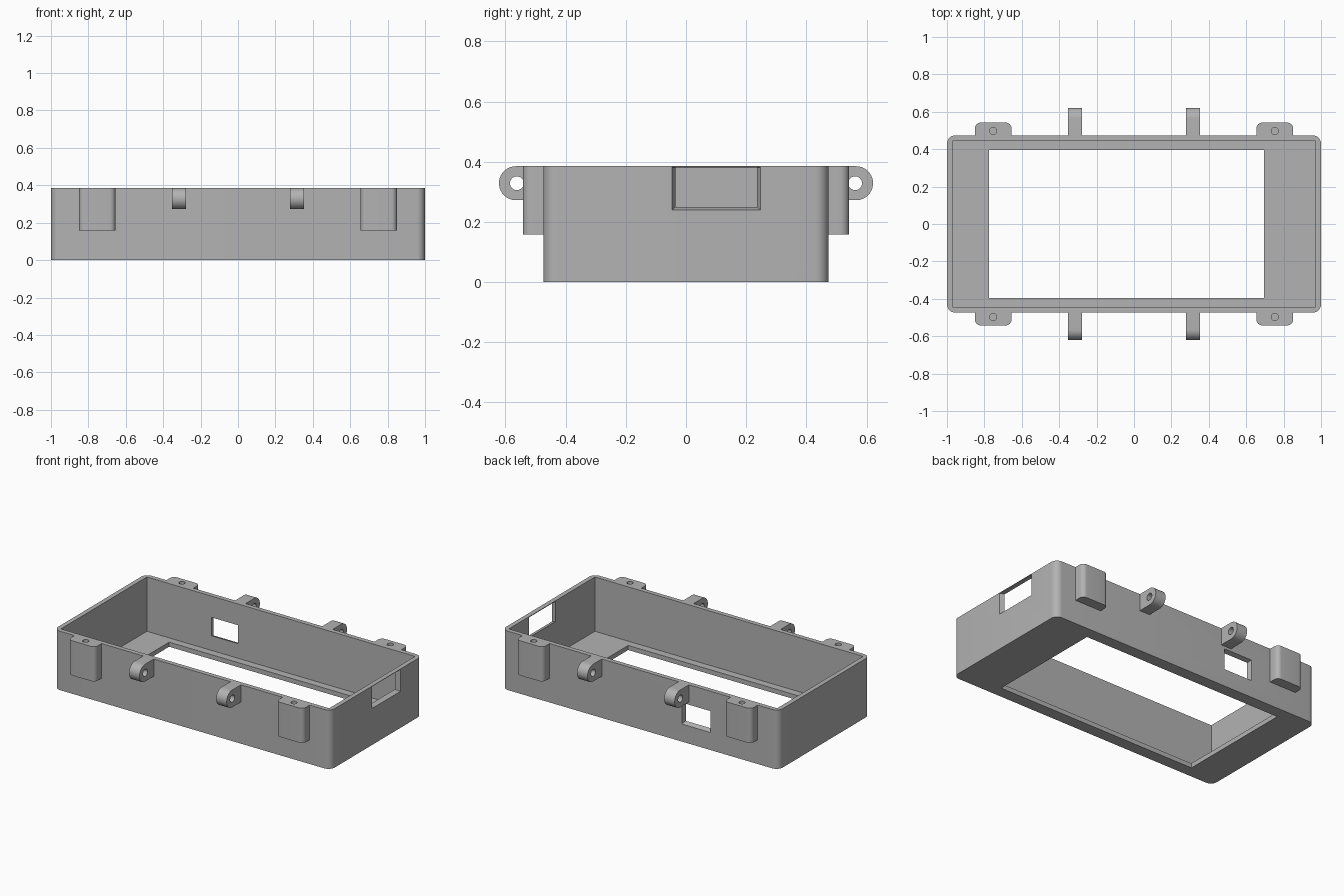
import bpy, bmesh
from math import sin, cos, pi

if "Cube" in bpy.data.objects:
    bpy.data.objects.remove(bpy.data.objects["Cube"], do_unlink=True)

HX, HY, TOP, WALL = 1.0, 0.474, 0.385, 0.03

grey = bpy.data.materials.new("plain grey")
grey.use_nodes = True
colour = (0.45, 0.45, 0.45, 1)
grey.diffuse_color = colour
grey.node_tree.nodes["Principled BSDF"].inputs["Base Color"].default_value = colour


def arc(cx, cy, r, a0, a1, n=8):
    return [(cx + r * cos(a0 + (a1 - a0) * i / n),
             cy + r * sin(a0 + (a1 - a0) * i / n)) for i in range(n + 1)]


def rect(x0, x1, y0, y1):
    return [(x0, y0), (x1, y0), (x1, y1), (x0, y1)]


def loft(name, start, end, lo, hi, place):
    """Solid between two matching outlines at depths lo and hi."""
    bm = bmesh.new()
    a = [bm.verts.new(place(u, v, lo)) for u, v in start]
    b = [bm.verts.new(place(u, v, hi)) for u, v in end]
    bm.faces.new(a)
    bm.faces.new(b)
    for i in range(len(a)):
        j = (i + 1) % len(a)
        bm.faces.new((a[i], a[j], b[j], b[i]))
    bmesh.ops.recalc_face_normals(bm, faces=bm.faces)
    mesh = bpy.data.meshes.new(name)
    bm.to_mesh(mesh)
    bm.free()
    mesh.materials.append(grey)
    ob = bpy.data.objects.new(name, mesh)
    bpy.context.collection.objects.link(ob)
    return ob


def cut(ob, cutter):
    cutter.hide_render = True
    mod = ob.modifiers.new("cut", 'BOOLEAN')
    mod.operation, mod.solver, mod.object = 'DIFFERENCE', 'EXACT', cutter
    bpy.context.view_layer.objects.active = ob
    bpy.ops.object.modifier_apply(modifier=mod.name)
    bpy.data.objects.remove(cutter, do_unlink=True)


def upright(u, v, d):
    return (u, v, d)


def along_x(u, v, d):
    return (d, u, v)


def along_y(u, v, d):
    return (u, d, v)


parts = []

# Open case with rounded outer corners and square inside
R = 0.045
outline = []
for k, (sx, sy) in enumerate([(1, 1), (-1, 1), (-1, -1), (1, -1)]):
    outline += arc(sx * (HX - R), sy * (HY - R), R, k * pi / 2, (k + 1) * pi / 2)
case = loft("case", outline, outline, 0, TOP, upright)
inside = rect(-HX + WALL, HX - WALL, -HY + WALL, HY - WALL)
cut(case, loft("cavity", inside, inside, WALL, 0.5, upright))

# Display opening in the floor
opening = rect(-0.775, 0.695, -0.395, 0.395)
cut(case, loft("opening", opening, opening, -0.1, 0.1, upright))

# Tapered port in the left end, and window in the back wall
cut(case, loft("port", rect(-0.032, 0.232, 0.253, 0.38),
               rect(-0.048, 0.25, 0.237, 0.382), HX - 0.04, HX + 0.005, along_x))
cut(case, loft("window", rect(-0.5, -0.312, 0.13, 0.243),
               rect(-0.512, -0.3, 0.113, 0.256), HY - 0.04, HY + 0.005, along_y))
parts.append(case)

# Screw blocks and hinge lugs along both long sides
for sy, side in ((-1, "front"), (1, "back")):
    for sx, hand in ((-1, "right"), (1, "left")):
        def flat(u, v, d):
            return (sx * u, sy * v, d)

        def sideways(u, v, d):
            return (sx * d, sy * u, v)

        r = 0.03
        prof = ([(0.655, HY)] + arc(0.655 + r, 0.542 - r, r, pi, pi / 2)
                + arc(0.85 - r, 0.542 - r, r, pi / 2, 0) + [(0.85, HY)])
        block = loft(f"{side}_{hand}_screw_block", prof, prof, 0.158, TOP, flat)
        hole = arc(0.753, 0.497, 0.019, 0, 2 * pi, 24)[:-1]
        cut(block, loft("screw_hole", hole, hole, 0.2, 0.5, flat))

        prof = [(HY, 0.272)] + arc(0.565, 0.3285, 0.0565, -pi / 2, pi / 2, 20) + [(HY, TOP)]
        lug = loft(f"{side}_{hand}_lug", prof, prof, 0.277, 0.353, sideways)
        hole = arc(0.562, 0.3285, 0.023, 0, 2 * pi, 24)[:-1]
        cut(lug, loft("lug_hole", hole, hole, 0.2, 0.45, sideways))
        parts += [block, lug]

# Smooth the curved corners, keep the edges sharp
bpy.ops.object.select_all(action='DESELECT')
for ob in parts:
    ob.select_set(True)
bpy.context.view_layer.objects.active = case
bpy.ops.object.shade_smooth_by_angle(angle=pi / 6)
